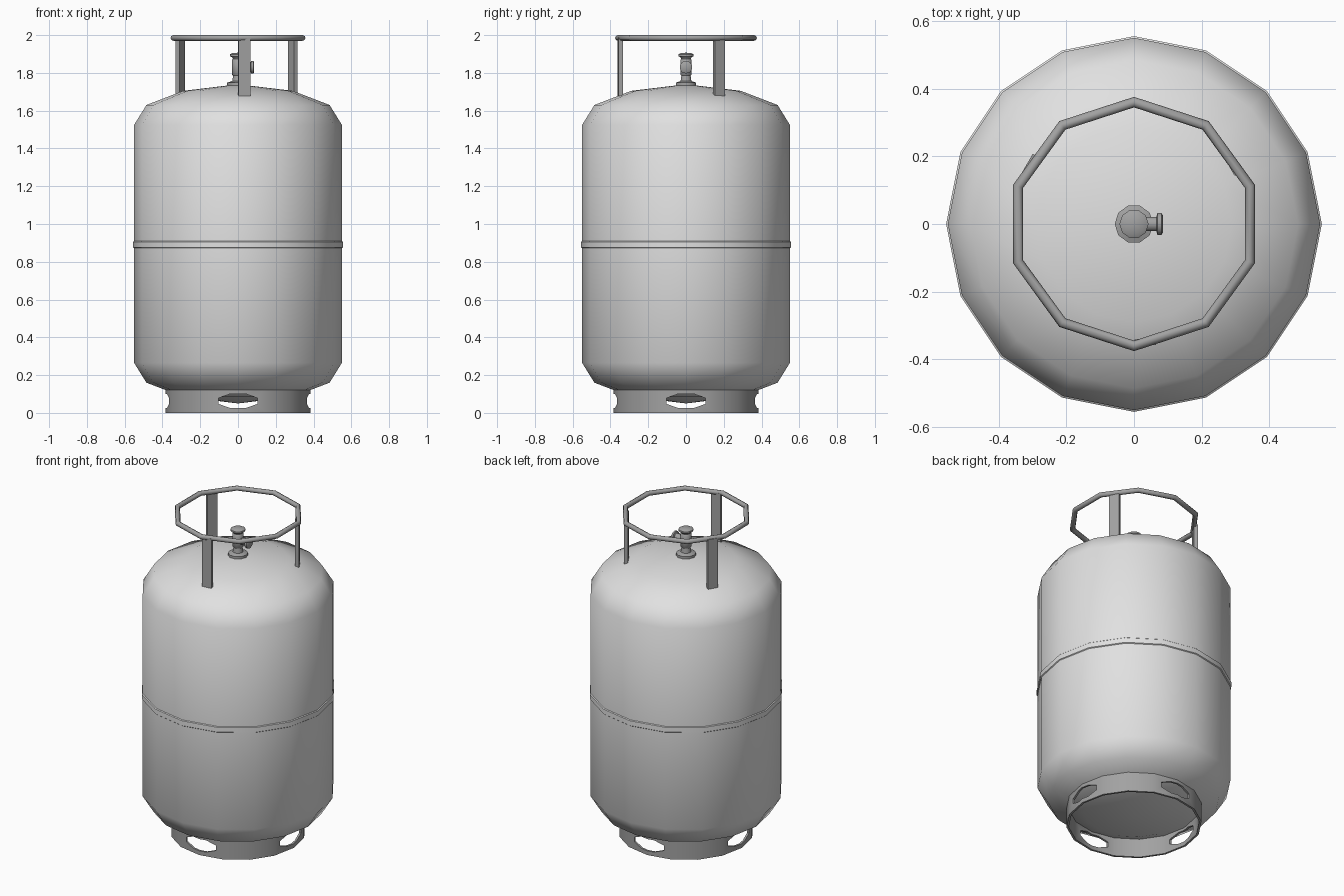
import bpy, bmesh, math
from mathutils import Matrix, Vector

if "Cube" in bpy.data.objects:
    bpy.data.objects.remove(bpy.data.objects["Cube"])


def material(name, v):
    m = bpy.data.materials.new(name)
    m.diffuse_color = (v, v, v, 1)
    m.use_nodes = True
    m.node_tree.nodes["Principled BSDF"].inputs["Base Color"].default_value = m.diffuse_color
    return m


PAINT = material("light grey paint", 0.75)
METAL = material("mid grey metal", 0.36)


def finish(bm, name, mat, matrix=None):
    bmesh.ops.remove_doubles(bm, verts=bm.verts, dist=1e-5)
    bmesh.ops.recalc_face_normals(bm, faces=bm.faces)
    if matrix:
        bm.transform(matrix)
    me = bpy.data.meshes.new(name)
    bm.to_mesh(me)
    bm.free()
    me.materials.append(mat)
    ob = bpy.data.objects.new(name, me)
    bpy.context.collection.objects.link(ob)
    return ob


def smooth(ob, angle=50):
    bpy.ops.object.select_all(action='DESELECT')
    ob.select_set(True)
    bpy.context.view_layer.objects.active = ob
    bpy.ops.object.shade_smooth_by_angle(angle=math.radians(angle))


def lathe(name, profile, n, mat, closed=False, start=0.0, matrix=None):
    """Revolve (radius, z) points about z; radius 0 closes to a pole."""
    bm = bmesh.new()
    rings = []
    for r, z in profile:
        if r == 0:
            rings.append([bm.verts.new((0, 0, z))] * n)
        else:
            rings.append([bm.verts.new((r * math.cos(start + math.tau * i / n),
                                        r * math.sin(start + math.tau * i / n), z)) for i in range(n)])
    pairs = list(zip(rings, rings[1:]))
    if closed:
        pairs.append((rings[-1], rings[0]))
    for a, b in pairs:
        for i in range(n):
            j = (i + 1) % n
            bm.faces.new(list(dict.fromkeys((a[i], a[j], b[j], b[i]))))
    ob = finish(bm, name, mat, matrix)
    smooth(ob)
    return ob


def box(name, size, matrix, mat):
    bm = bmesh.new()
    bmesh.ops.create_cube(bm, size=1)
    bmesh.ops.scale(bm, vec=size, verts=bm.verts)
    return finish(bm, name, mat, matrix)


# Tank with domed ends
lathe("tank_body", [(0, .05), (.29, .085), (.485, .16), (.55, .265),
                    (.55, 1.525), (.485, 1.63), (.29, 1.705), (0, 1.74)], 16, PAINT)

# Weld band round the middle
lathe("weld_band", [(.545, .868), (.555, .876), (.555, .906), (.545, .914)], 16, PAINT, True)

# Foot ring with four slots
foot = lathe("foot_ring", [(.385, 0), (.385, .14), (.372, .14), (.372, 0)], 16, METAL, True)
for k in range(2):
    bm = bmesh.new()
    bmesh.ops.create_cone(bm, cap_ends=True, segments=8, radius1=1, radius2=1, depth=2)
    bm.transform(Matrix.Rotation(k * math.pi / 2, 4, 'Z') @ Matrix.Translation((0, 0, .063))
                 @ Matrix.Diagonal((.112, 1, .04, 1)) @ Matrix.Rotation(math.pi / 2, 4, 'X')
                 @ Matrix.Rotation(math.pi / 8, 4, 'Z'))
    cutter = finish(bm, "slot_cutter", METAL)
    cutter.hide_render = True
    mod = foot.modifiers.new("slots", 'BOOLEAN')
    mod.operation = 'DIFFERENCE'
    mod.solver = 'EXACT'
    mod.object = cutter
    bpy.context.view_layer.objects.active = foot
    bpy.ops.object.modifier_apply(modifier=mod.name)
    bpy.data.objects.remove(cutter)
smooth(foot)

# Ten-sided handle ring of round tube
tube = [(.36 + .0155 * math.cos(math.tau * i / 8), 1.985 + .015 * math.sin(math.tau * i / 8))
        for i in range(8)]
lathe("handle_ring", tube, 10, METAL, True, math.pi / 2)

# Three flat handle posts
for x, y, a in ((.033, -.349, -84), (.291, .175, 30), (-.305, .175, 150)):
    box("handle_post", (.022, .062, .31),
        Matrix.Translation((x, y, 1.832)) @ Matrix.Rotation(math.radians(a), 4, 'Z'), METAL)

# Valve: flange, stem and rounded knob
lathe("valve_stem", [(0, 1.72), (.057, 1.72), (.057, 1.748), (.03, 1.757), (.026, 1.785), (.032, 1.79),
                     (.032, 1.868), (.027, 1.873), (.03, 1.882), (.043, 1.888), (.043, 1.898),
                     (.03, 1.905), (0, 1.907)], 10, METAL)

# Side outlet pointing to +x
lathe("valve_outlet", [(0, 0), (.022, 0), (.022, .066), (.034, .069), (.034, .081), (.026, .086), (0, .086)],
      10, METAL, matrix=Matrix.Translation((0, 0, 1.83)) @ Matrix.Rotation(math.pi / 2, 4, 'Y'))
